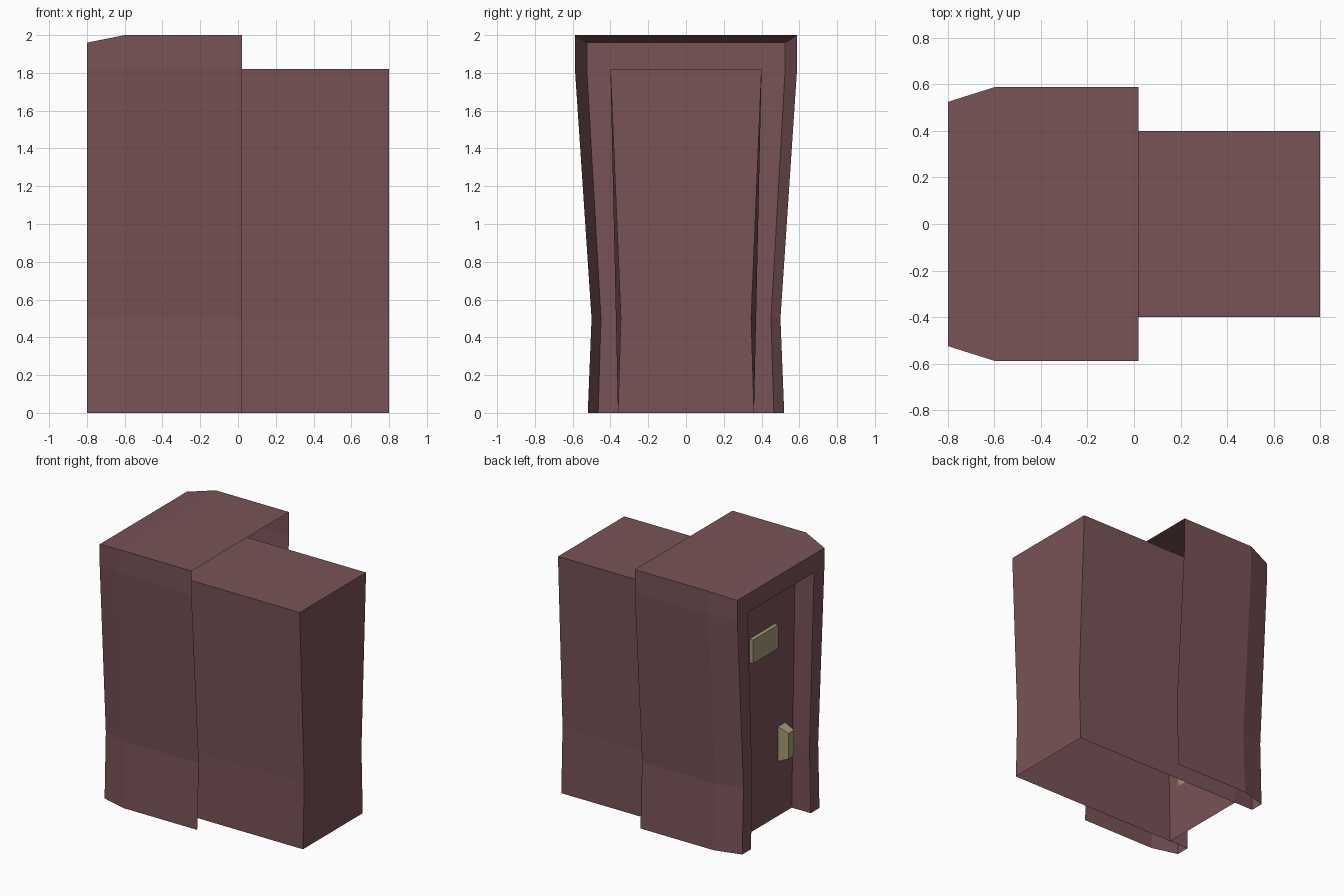
import bpy, bmesh

if "Cube" in bpy.data.objects:
    bpy.data.objects.remove(bpy.data.objects["Cube"])


def material(name, rgb):
    m = bpy.data.materials.new(name)
    m.diffuse_color = (*rgb, 1)
    m.use_nodes = True
    m.node_tree.nodes["Principled BSDF"].inputs["Base Color"].default_value = m.diffuse_color
    return m


WINE = material("wine red", (0.188, 0.086, 0.094))
KHAKI = material("dull brass", (0.37, 0.32, 0.175))


def arch(x, half_widths, top):
    """Open upside-down U in the plane x, mirrored in y."""
    heights = (0, 0.5, 1.82, top)
    side = list(zip(half_widths, heights))
    return [(x, -w, z) for w, z in side] + [(x, w, z) for w, z in reversed(side)]


def finish(name, bm, mat):
    bmesh.ops.remove_doubles(bm, verts=bm.verts, dist=1e-4)
    bmesh.ops.recalc_face_normals(bm, faces=bm.faces)
    me = bpy.data.meshes.new(name)
    bm.to_mesh(me)
    bm.free()
    me.materials.append(mat)
    ob = bpy.data.objects.new(name, me)
    bpy.context.collection.objects.link(ob)
    return ob


def loft(name, rings, mat, caps=()):
    bm = bmesh.new()
    rows = [[bm.verts.new(p) for p in r] for r in rings]
    for a, b in zip(rows, rows[1:]):
        for i in range(len(a) - 1):
            pts = [a[i], a[i + 1], b[i + 1], b[i]]
            # skip the doubled corner points of the opening
            quad = []
            for v in pts:
                if all((v.co - q.co).length > 1e-5 for q in quad):
                    quad.append(v)
            if len(quad) > 2:
                bm.faces.new(quad)
    for k in caps:
        r = rings[k]
        outline = [v for i, v in enumerate(rows[k]) if i == 0 or r[i] != r[i - 1]]
        bm.faces.new(outline)
    return finish(name, bm, mat)


def frustum(name, x0, x1, y, z, dy, dz, mat):
    """Block on the door plane x0, tapering by dy and dz towards x1."""
    bm = bmesh.new()
    rows = []
    for x, ey, ez in ((x0, 0, 0), (x1, dy, dz)):
        a, b, c, d = y[0] + ey, y[1] - ey, z[0] + ez, z[1] - ez
        rows.append([bm.verts.new((x, *p)) for p in ((a, c), (b, c), (b, d), (a, d))])
    for i in range(4):
        j = (i + 1) % 4
        bm.faces.new((rows[0][i], rows[0][j], rows[1][j], rows[1][i]))
    bm.faces.new(rows[0])
    bm.faces.new(rows[1])
    return finish(name, bm, mat)


DOOR_X = -0.64
door_ring = arch(DOOR_X, (0.36, 0.371, 0.40, 0.40), 1.82)

# Door surround: open-backed shell, chamfered front, recessed opening
loft("door_surround", [
    arch(0.02, (0.52, 0.50, 0.588, 0.588), 2.0),
    arch(-0.60, (0.52, 0.50, 0.588, 0.588), 2.0),
    arch(-0.80, (0.465, 0.45, 0.525, 0.525), 1.96),
    arch(-0.80, (0.36, 0.345, 0.40, 0.40), 1.82),
    door_ring,
], WINE)

# Box behind the door, open underneath
loft("rear_box", [
    door_ring,
    arch(0.80, (0.36, 0.345, 0.40, 0.40), 1.82),
], WINE, caps=(1,))

# Door panel
bm = bmesh.new()
bm.faces.new([bm.verts.new(p) for i, p in enumerate(door_ring)
              if i == 0 or p != door_ring[i - 1]])
finish("door_panel", bm, WINE)

# Plate and handle on the door
frustum("door_plate", DOOR_X, -0.67, (-0.155, 0.15), (1.30, 1.48), 0, 0, KHAKI)
frustum("door_handle", DOOR_X, -0.72, (-0.285, -0.195), (0.415, 0.68), 0.014, 0.035, KHAKI)
